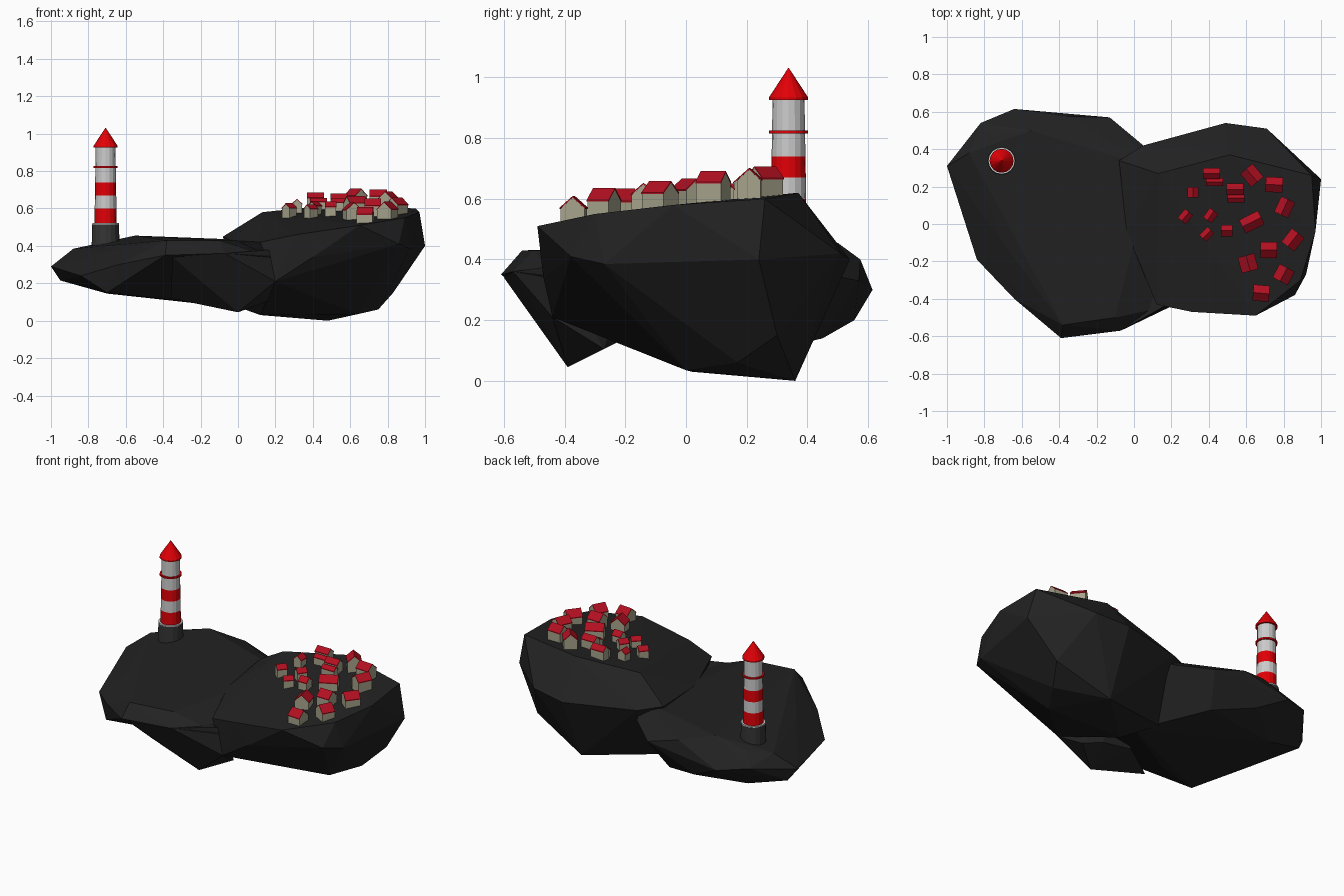
import bpy, bmesh, math
from mathutils import Vector, Matrix
from mathutils.bvhtree import BVHTree

if "Cube" in bpy.data.objects:
    bpy.data.objects.remove(bpy.data.objects["Cube"])


def material(name, r, g, b):
    m = bpy.data.materials.new(name)
    m.diffuse_color = (r, g, b, 1)
    m.use_nodes = True
    m.node_tree.nodes["Principled BSDF"].inputs["Base Color"].default_value = m.diffuse_color
    return m


ROCK = material("dark_rock", 0.016, 0.016, 0.016)
STONE = material("stone_grey", 0.035, 0.035, 0.035)
RED = material("red", 0.75, 0.0, 0.002)
WHITE = material("white", 0.6, 0.6, 0.6)
WALL = material("cream_wall", 0.38, 0.37, 0.26)
TILE = material("roof_red", 0.45, 0.005, 0.015)


def finish(name, bm, mat):
    bmesh.ops.recalc_face_normals(bm, faces=bm.faces)
    me = bpy.data.meshes.new(name)
    bm.to_mesh(me)
    bm.free()
    me.materials.append(mat)
    ob = bpy.data.objects.new(name, me)
    bpy.context.collection.objects.link(ob)
    return ob


def boulder(name, pts):
    bm = bmesh.new()
    for p in pts:
        bm.verts.new(p)
    bmesh.ops.convex_hull(bm, input=bm.verts)
    loose = [v for v in bm.verts if not v.link_faces]
    bmesh.ops.delete(bm, geom=loose, context='VERTS')
    return finish(name, bm, ROCK)


# Island: high right lobe, low left lobe and a front spur, merged
high = boulder("island_rock", [
    (-.08, .34, .45), (.13, .27, .58), (.51, .37, .62), (.95, .26, .60), (.97, -.04, .58),
    (.89, -.30, .55), (.65, -.49, .51), (.31, -.47, .46), (.12, -.43, .42), (-.04, -.04, .43),
    (.05, .42, .42), (.49, .54, .40), (.71, .51, .42), (1, .24, .40), (.92, -.27, .385),
    (.86, -.38, .41), (.48, .36, 0), (.75, .17, .06), (.83, .30, .15), (.12, .02, .03),
    (.64, 0, .035), (.20, -.44, .21), (.40, -.47, .34), (-.02, .20, .08)])
low = boulder("low_lobe", [
    (-.55, .50, .455), (-.30, .30, .44), (-.88, .38, .385), (-.76, .47, .40), (-.35, .575, .40),
    (-.38, -.54, .43), (-.10, -.50, .43), (-.70, -.10, .37), (.10, .30, .43),
    (-1, .31, .29), (-.82, .54, .33), (-.64, .615, .30), (-.13, .57, .33), (.05, .42, .36),
    (-.07, -.57, .36), (-.39, -.61, .35), (-.64, -.40, .30), (-.84, -.19, .24),
    (.18, -.44, .34), (-.95, .34, .215), (-.85, 0, .20), (-.70, -.32, .15), (-.45, .555, .20),
    (-.70, .38, .145), (-.40, -.22, .13), (.08, .10, .06), (-.20, .45, .14)])
spur = boulder("front_spur", [
    (0, -.39, .045), (.20, -.44, .21), (-.07, -.57, .36), (-.35, -.60, .34), (.05, -.22, .13),
    (.16, -.27, .105), (-.36, -.33, .12), (.18, -.43, .38), (-.15, -.20, .15), (0, -.2, .35)])
bm = bmesh.new()
bm.from_mesh(high.data)
ground = BVHTree.FromBMesh(bm)
bm.free()
bpy.context.view_layer.objects.active = high
for part in (low, spur):
    mod = high.modifiers.new("merge", 'BOOLEAN')
    mod.operation = 'UNION'
    mod.solver = 'EXACT'
    mod.object = part
    bpy.ops.object.modifier_apply(modifier=mod.name)
    bpy.data.objects.remove(part)


# Lighthouse: stacked round sections
def section(name, z0, z1, r0, r1, mat):
    bm = bmesh.new()
    bmesh.ops.create_cone(bm, cap_ends=True, segments=16, radius1=r0, radius2=r1, depth=z1 - z0,
                          matrix=Matrix.Translation((-.708, .338, (z0 + z1) / 2)))
    finish(name, bm, mat)


section("lighthouse_base", .37, .515, .075, .072, STONE)
section("base_rim", .512, .522, .071, .071, WHITE)
bands = [.52, .60, .67, .74, .93]
for i in range(4):
    r = [.0595 - (z - .52) * .017 for z in bands[i:i + 2]]
    section(f"tower_band_{i + 1}", bands[i], bands[i + 1], r[0], r[1], (RED, WHITE)[i % 2])
section("gallery_ring", .816, .826, .064, .064, RED)
section("lighthouse_eave", .925, .935, .064, .064, RED)
section("lighthouse_roof", .935, 1.033, .064, 0, RED)


# Houses: gabled body with two roof slabs, ridge along local x
def prism(name, profile, half, place, mat):
    bm = bmesh.new()
    ends = [[bm.verts.new(place @ Vector((x, y, z))) for y, z in profile] for x in (-half, half)]
    n = len(profile)
    for e in ends:
        bm.faces.new(e)
    for i in range(n):
        j = (i + 1) % n
        bm.faces.new((ends[0][i], ends[0][j], ends[1][j], ends[1][i]))
    finish(name, bm, mat)


def house(i, x, y, turn, length, width, eave=.044):
    hit = ground.ray_cast(Vector((x, y, 2)), Vector((0, 0, -1)))[0]
    place = Matrix.Translation(hit) @ Matrix.Rotation(math.radians(turn), 4, 'Z')
    w = width / 2
    ridge = eave + w * .9
    prism(f"house_{i}_walls", [(-w, -.03), (w, -.03), (w, eave), (0, ridge), (-w, eave)],
          length / 2, place, WALL)
    o, t = w + .003, .005
    prism(f"house_{i}_roof", [(-o, eave - .002), (0, ridge), (o, eave - .002),
                              (o, eave - .002 + t), (0, ridge + t), (-o, eave - .002 + t)],
          length / 2 + .001, place, TILE)


homes = [
    (.415, .27, 0, .09, .055, .055), (.43, .225, 0, .09, .035, .04), (.315, .17, 90, .055, .052),
    (.275, .04, 50, .06, .05), (.41, .045, 55, .06, .05), (.39, -.055, 45, .06, .045),
    (.495, -.035, 0, .06, .055), (.54, .185, 0, .09, .055, .055), (.545, .138, 0, .09, .04, .04),
    (.63, .26, -50, .09, .08, .057), (.75, .21, -3, .09, .075, .06), (.805, .09, 65, .09, .075, .06),
    (.63, .01, 27, .11, .075, .05), (.85, -.085, 52, .09, .08), (.72, -.14, 0, .085, .08, .05),
    (.61, -.21, 105, .085, .085), (.80, -.27, 62, .08, .085), (.68, -.37, -5, .085, .08, .04)]
for i, h in enumerate(homes, 1):
    house(i, *h)
